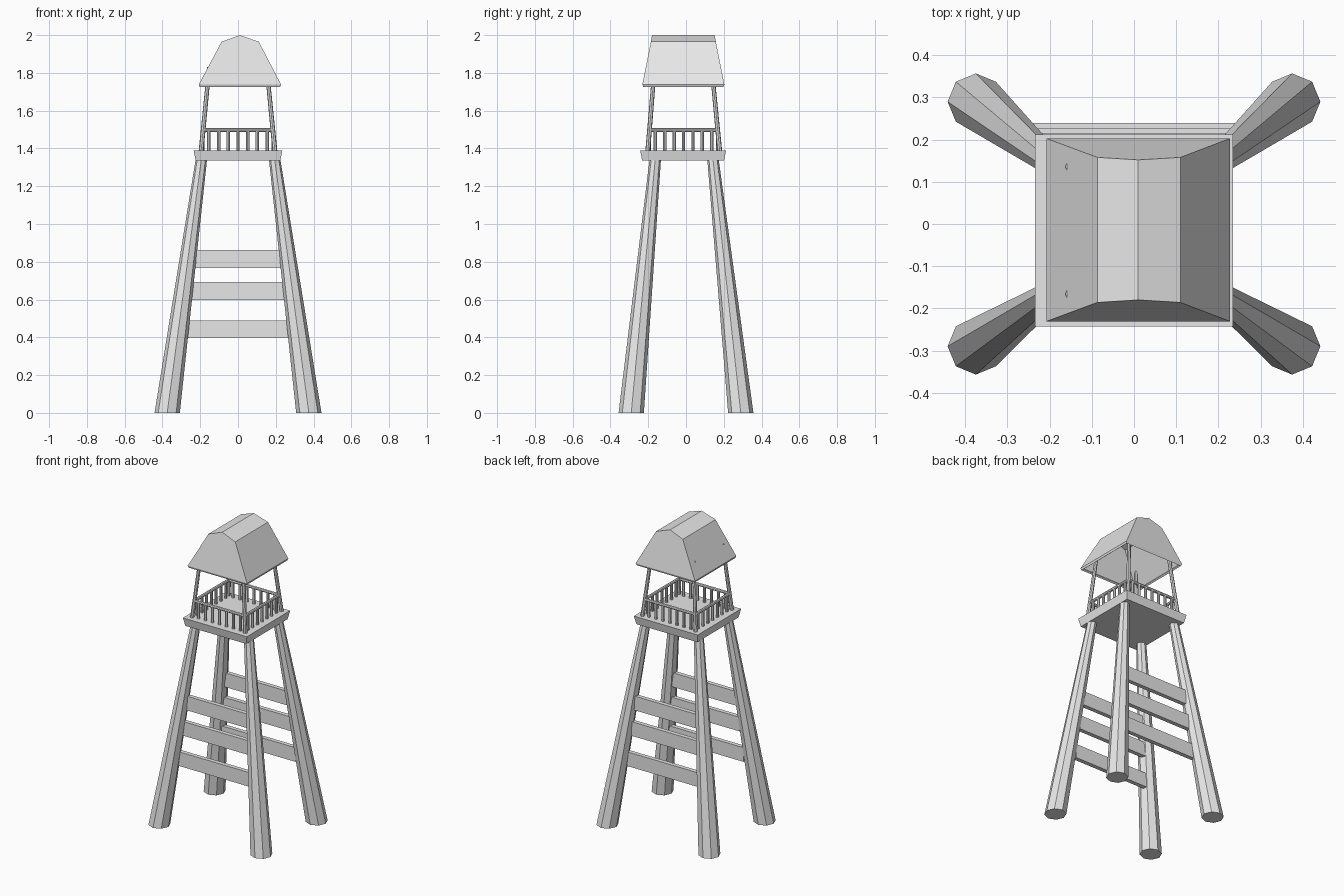
import bpy
import bmesh
import math
from mathutils import Vector

if "Cube" in bpy.data.objects:
    bpy.data.objects.remove(bpy.data.objects["Cube"])

grey = bpy.data.materials.new("plain_grey")
grey.use_nodes = True
grey.diffuse_color = (0.8, 0.8, 0.8, 1)
grey.node_tree.nodes["Principled BSDF"].inputs["Base Color"].default_value = (0.8, 0.8, 0.8, 1)


def make(name, rings, cap_start=True, cap_end=True):
    """Skin a list of equal-length point rings into a flat-shaded object."""
    bm = bmesh.new()
    loops = [[bm.verts.new(p) for p in ring] for ring in rings]
    n = len(loops[0])
    for a, b in zip(loops, loops[1:]):
        for i in range(n):
            j = (i + 1) % n
            bm.faces.new((a[i], a[j], b[j], b[i]))
    if cap_start:
        bm.faces.new(loops[0][::-1])
    if cap_end:
        bm.faces.new(loops[-1])
    return finish(name, bm)


def finish(name, bm):
    bmesh.ops.recalc_face_normals(bm, faces=bm.faces)
    mesh = bpy.data.meshes.new(name)
    bm.to_mesh(mesh)
    bm.free()
    mesh.materials.append(grey)
    obj = bpy.data.objects.new(name, mesh)
    bpy.context.collection.objects.link(obj)
    return obj


def pole(name, start, end, r0, r1, sides=8, level=True):
    """Tapered pole; level ends are cut horizontally."""
    start, end = Vector(start), Vector(end)
    u, v = Vector((1, 0, 0)), Vector((0, 1, 0))
    if not level:
        axis = (end - start).normalized()
        u = Vector((0, 0, 1))
        v = axis.cross(u)

    def ring(c, r):
        return [c + r * (math.cos(t) * u + math.sin(t) * v)
                for t in (2 * math.pi * i / sides for i in range(sides))]
    return make(name, [ring(start, r0), ring(end, r1)])


def rect(x0, x1, y0, y1, z):
    return [(x0, y0, z), (x1, y0, z), (x1, y1, z), (x0, y1, z)]


# Legs and roof posts at the four corners
for side, sx in (("left", 1), ("right", -1)):
    for end, sy, leg_y, post_y0, post_y1 in (("front", -1, -0.162, -0.203, -0.166),
                                             ("back", 1, 0.142, 0.179, 0.136)):
        pole(f"{end}_{side}_leg", (sx * 0.375, sy * 0.29, 0),
             (sx * 0.193, leg_y, 1.35), 0.067, 0.03)
        pole(f"{end}_{side}_post", (sx * 0.196, post_y0, 1.38),
             (sx * 0.152, post_y1, 1.83), 0.013, 0.011)

# Cross planks on the front and back
for name, z, half, y in (("lower", 0.443, 0.275, 0.225),
                         ("middle", 0.645, 0.255, 0.212),
                         ("upper", 0.815, 0.24, 0.202)):
    for end, sy in (("front", -1), ("back", 1)):
        c = sy * y
        make(f"{end}_{name}_plank",
             [rect(-half, half, c - 0.014, c + 0.014, z + dz) for dz in (-0.047, 0.047)])

# Platform, slightly wider at the top
make("platform", [rect(-0.224, 0.224, -0.232, 0.201, 1.335),
                  rect(-0.235, 0.235, -0.243, 0.212, 1.39)])

# Railings: a top rail and seven balusters on each side
X, FRONT, BACK, RAIL_Z = 0.186, -0.194, 0.168, 1.497
corners = [(-X, FRONT), (X, FRONT), (X, BACK), (-X, BACK)]
for k, name in enumerate(("front", "left", "back", "right")):
    a = Vector((*corners[k], RAIL_Z))
    b = Vector((*corners[(k + 1) % 4], RAIL_Z))
    pole(f"{name}_rail", a, b, 0.01, 0.01, level=False)
    for i in range(7):
        p = a.lerp(b, 0.5 + (i - 3) * 0.138)
        pole(f"{name}_baluster", (p.x, p.y, 1.385), p, 0.009, 0.009)

# Hollow roof with sloped gable ends
bm = bmesh.new()
profile = [(-0.208, 1.738), (-0.087, 1.965), (0.01, 2.0), (0.11, 1.965), (0.228, 1.738)]
front_ys = [-0.231, -0.186, -0.18, -0.186, -0.231]
back_ys = [0.203, 0.158, 0.152, 0.158, 0.203]
front = [bm.verts.new((x, y, z)) for (x, z), y in zip(profile, front_ys)]
back = [bm.verts.new((x, y, z)) for (x, z), y in zip(profile, back_ys)]
for i in range(4):
    bm.faces.new((front[i], front[i + 1], back[i + 1], back[i]))
bm.faces.new(front[::-1])
bm.faces.new(back)
# turned-in eave lip
eave = [front[0], front[4], back[4], back[0]]
lip = [bm.verts.new(p) for p in rect(-0.203, 0.223, -0.226, 0.198, 1.725)]
for i in range(4):
    j = (i + 1) % 4
    bm.faces.new((eave[i], eave[j], lip[j], lip[i]))
roof = finish("roof", bm)
shell = roof.modifiers.new("thickness", "SOLIDIFY")
shell.thickness = 0.015
shell.offset = -1
